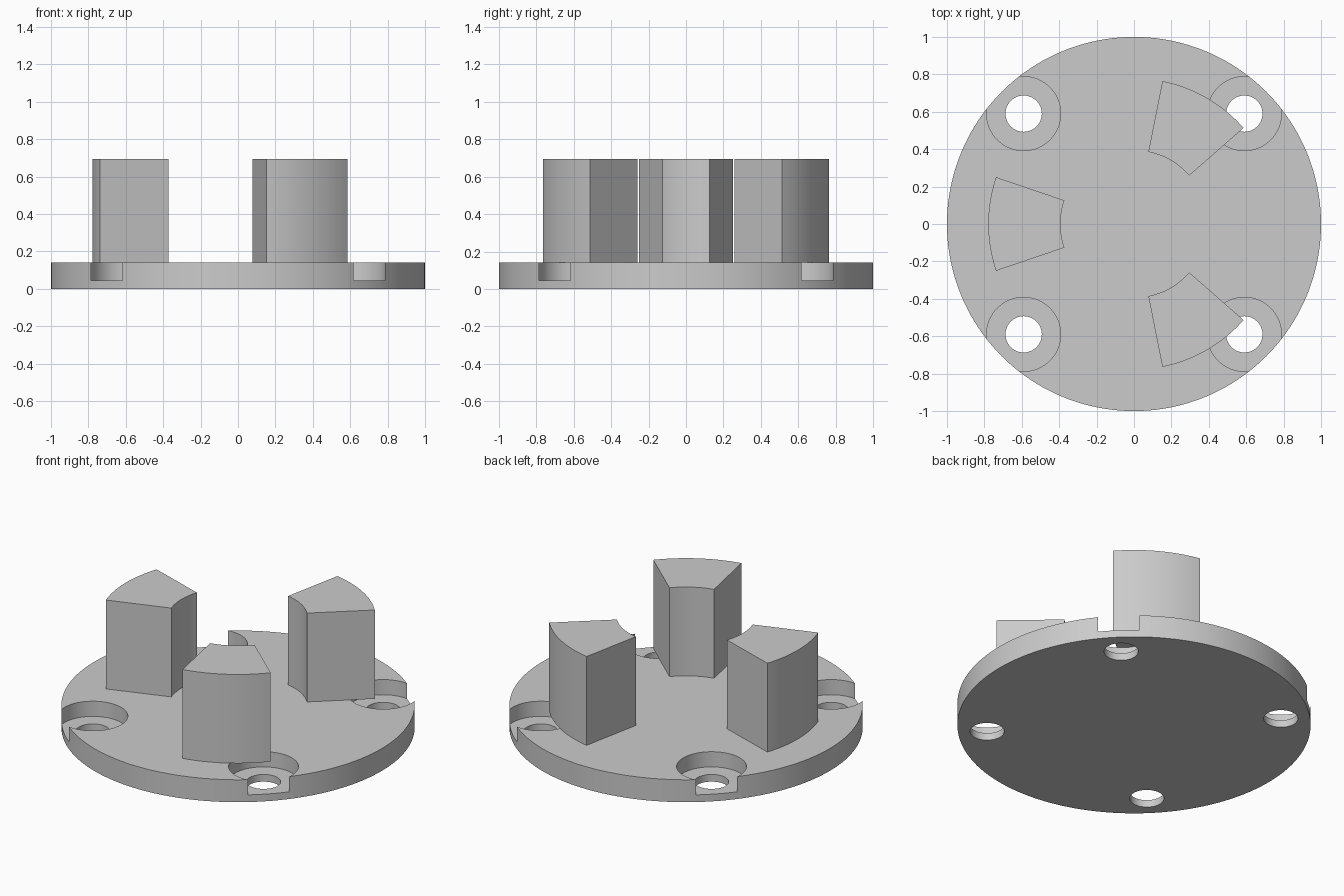
import bpy
import bmesh
from math import cos, sin, radians, pi

old = bpy.data.objects.get("Cube")
if old:
    bpy.data.objects.remove(old, do_unlink=True)

PLATE_TOP, BORE_FLOOR, JAW_TOP = 0.14, 0.045, 0.695
JAW_INNER, JAW_OUTER, JAW_HALF = 0.393, 0.779, radians(18.75)
HOLE_OFFSET = 0.59

grey = bpy.data.materials.new("light grey metal")
grey.use_nodes = True
colour = (0.6, 0.6, 0.6, 1)
grey.diffuse_color = colour
grey.node_tree.nodes["Principled BSDF"].inputs["Base Color"].default_value = colour


def prism(name, outline, z0, z1):
    """Extrude a flat outline from z0 up to z1."""
    bm = bmesh.new()
    base = bm.faces.new([bm.verts.new((x, y, z0)) for x, y in outline])
    top = bmesh.ops.extrude_face_region(bm, geom=[base])["geom"]
    bmesh.ops.translate(bm, vec=(0, 0, z1 - z0),
                        verts=[v for v in top if isinstance(v, bmesh.types.BMVert)])
    bmesh.ops.recalc_face_normals(bm, faces=bm.faces)
    mesh = bpy.data.meshes.new(name)
    bm.to_mesh(mesh)
    bm.free()
    mesh.materials.append(grey)
    obj = bpy.data.objects.new(name, mesh)
    bpy.context.collection.objects.link(obj)
    return obj


def arc(radius, start, end, steps, x=0, y=0):
    return [(x + radius * cos(start + (end - start) * i / steps),
             y + radius * sin(start + (end - start) * i / steps))
            for i in range(steps + 1)]


def circle(radius, steps, x=0, y=0):
    return arc(radius, 0, 2 * pi, steps, x, y)[:-1]


def smooth(obj):
    bpy.ops.object.select_all(action='DESELECT')
    obj.select_set(True)
    bpy.context.view_layer.objects.active = obj
    bpy.ops.object.shade_smooth_by_angle(angle=radians(30))


# Round base plate with four counterbored screw holes breaking the rim
plate = prism("base_plate", circle(1, 160), 0, PLATE_TOP)
cutters = []
for sx in (-1, 1):
    for sy in (-1, 1):
        x, y = sx * HOLE_OFFSET, sy * HOLE_OFFSET
        cutters.append(prism("screw_hole_cutter", circle(0.097, 48, x, y), -0.1, 0.3))
        cutters.append(prism("counterbore_cutter", circle(0.198, 72, x, y), BORE_FLOOR, 0.3))

for cutter in cutters:
    cutter.hide_render = True
    mod = plate.modifiers.new("cut", 'BOOLEAN')
    mod.operation = 'DIFFERENCE'
    mod.solver = 'EXACT'
    mod.object = cutter
    bpy.context.view_layer.objects.active = plate
    bpy.ops.object.modifier_apply(modifier=mod.name)
for cutter in cutters:
    bpy.data.objects.remove(cutter, do_unlink=True)
smooth(plate)

# Three ring-segment jaws, overhanging two of the counterbores
for name, degrees in (("right_jaw", 180), ("back_left_jaw", 60), ("front_left_jaw", -60)):
    a = radians(degrees)
    outline = (arc(JAW_OUTER, a - JAW_HALF, a + JAW_HALF, 16)
               + arc(JAW_INNER, a + JAW_HALF, a - JAW_HALF, 16))
    smooth(prism(name, outline, PLATE_TOP, JAW_TOP))
